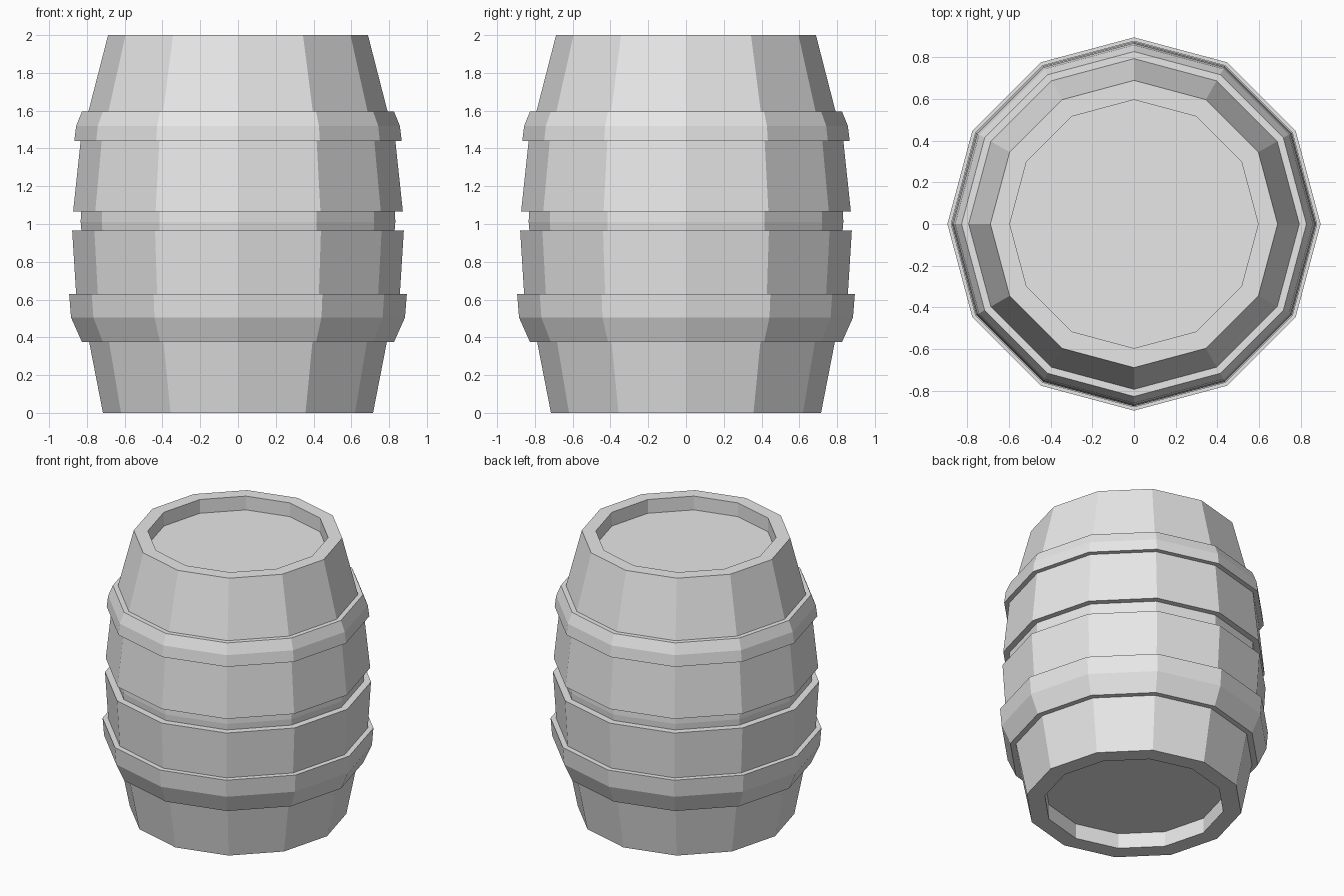
import bpy
import bmesh
import math

cube = bpy.data.objects.get("Cube")
if cube:
    bpy.data.objects.remove(cube, do_unlink=True)

SIDES = 12

# Single grey finish
grey = bpy.data.materials.new("light_grey")
grey.use_nodes = True
grey.diffuse_color = (0.8, 0.8, 0.8, 1)
bsdf = next(n for n in grey.node_tree.nodes if n.type == 'BSDF_PRINCIPLED')
bsdf.inputs["Base Color"].default_value = (0.8, 0.8, 0.8, 1)


def lathe(name, profile, closed):
    """Revolve (radius, z) points; cap both ends unless the profile is a closed ring."""
    bm = bmesh.new()
    rings = []
    for r, z in profile:
        rings.append([bm.verts.new((r * math.cos(math.tau * i / SIDES),
                                    r * math.sin(math.tau * i / SIDES), z))
                      for i in range(SIDES)])
    pairs = list(zip(rings, rings[1:]))
    if closed:
        pairs.append((rings[-1], rings[0]))
    else:
        bm.faces.new(rings[0])
        bm.faces.new(rings[-1])
    for a, b in pairs:
        for i in range(SIDES):
            j = (i + 1) % SIDES
            bm.faces.new((a[i], a[j], b[j], b[i]))
    bmesh.ops.recalc_face_normals(bm, faces=bm.faces)
    mesh = bpy.data.meshes.new(name)
    bm.to_mesh(mesh)
    bm.free()
    mesh.materials.append(grey)
    obj = bpy.data.objects.new(name, mesh)
    bpy.context.collection.objects.link(obj)
    return obj


# Barrel body: recessed bottom, bulging staves with a middle groove, recessed lid
lathe("barrel_body", [
    (0.595, 0.11), (0.595, 0.0), (0.715, 0.0),
    (0.788, 0.375), (0.857, 0.63), (0.878, 0.965),
    (0.829, 0.965), (0.833, 1.01), (0.831, 1.065),
    (0.873, 1.065), (0.833, 1.44), (0.792, 1.595),
    (0.688, 2.0), (0.595, 2.0), (0.595, 1.9),
], closed=False)

# Lower hoop, flared outward toward its top
lathe("lower_hoop", [
    (0.76, 0.375), (0.826, 0.375), (0.884, 0.505),
    (0.894, 0.63), (0.83, 0.63),
], closed=True)

# Upper hoop, bevelled inward at its top
lathe("upper_hoop", [
    (0.80, 1.44), (0.867, 1.44), (0.857, 1.52),
    (0.826, 1.595), (0.77, 1.595),
], closed=True)
